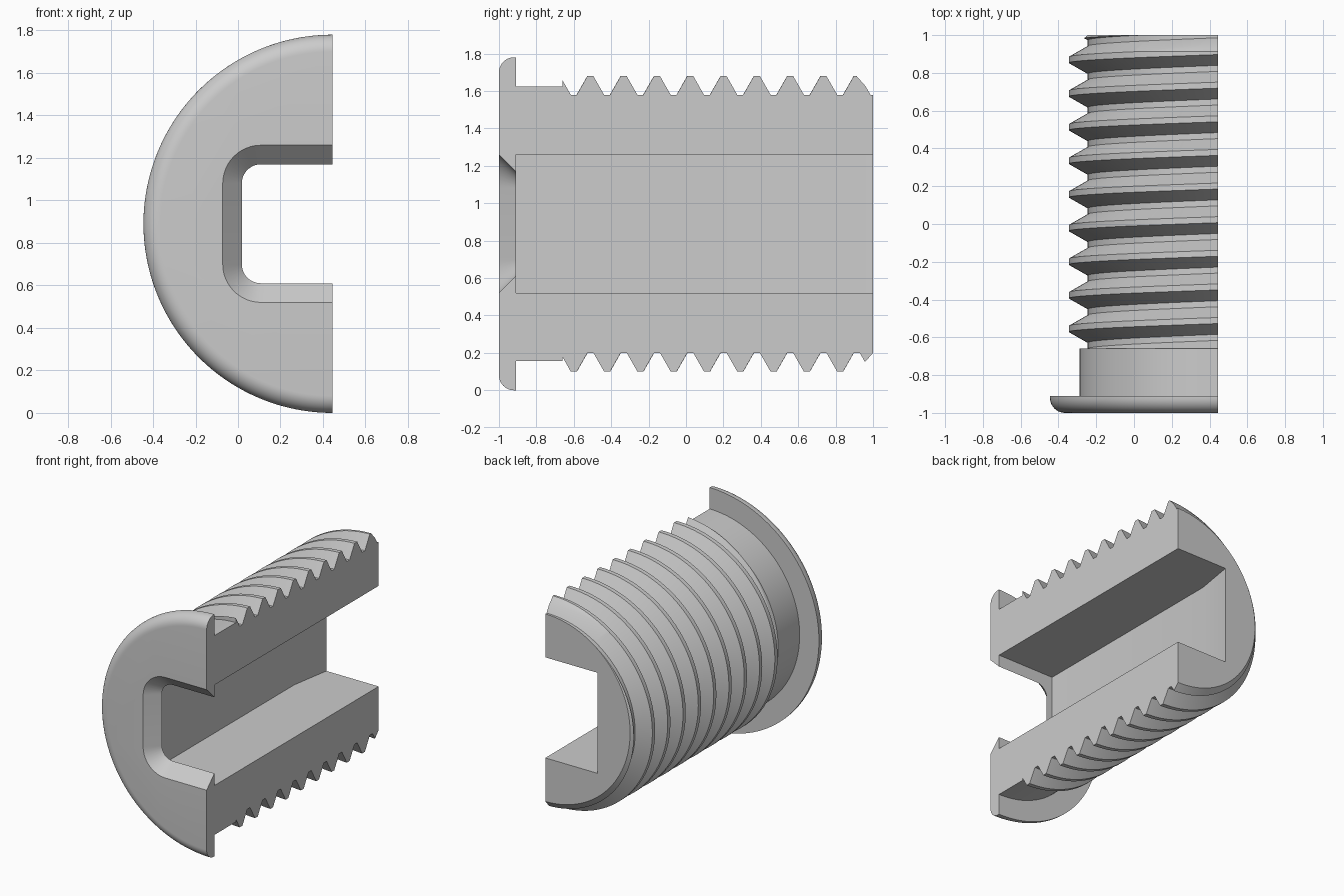
import bpy, bmesh, math

if "Cube" in bpy.data.objects:
    bpy.data.objects.remove(bpy.data.objects["Cube"])

CX, CZ, R = 0.445, 0.89, 0.89      # axis of the plug (runs along y)
PITCH, STEPS = 0.178, 112
ROOT, CREST = 0.69, 0.79
NECK_END, BACK = -0.66, 1.0

grey = bpy.data.materials.new("plain_grey")
grey.diffuse_color = (0.6, 0.6, 0.6, 1)
grey.use_nodes = True
grey.node_tree.nodes["Principled BSDF"].inputs["Base Color"].default_value = grey.diffuse_color


def make(name, bm):
    bmesh.ops.recalc_face_normals(bm, faces=bm.faces[:])
    me = bpy.data.meshes.new(name)
    bm.to_mesh(me)
    bm.free()
    me.materials.append(grey)
    ob = bpy.data.objects.new(name, me)
    bpy.context.collection.objects.link(ob)
    return ob


def prism(name, loop_a, loop_b):
    bm = bmesh.new()
    a, b = ([bm.verts.new(p) for p in loop] for loop in (loop_a, loop_b))
    n = len(a)
    for i in range(n):
        bm.faces.new((a[i], a[(i + 1) % n], b[(i + 1) % n], b[i]))
    bm.faces.new(a)
    bm.faces.new(b)
    return make(name, bm)


def subtract(target, tool):
    m = target.modifiers.new("cut", 'BOOLEAN')
    m.operation, m.solver, m.object = 'DIFFERENCE', 'EXACT', tool
    bpy.context.view_layer.objects.active = target
    bpy.ops.object.modifier_apply(modifier=m.name)
    bpy.data.objects.remove(tool)


def lerp(p, q, t):
    return (p[0] + (q[0] - p[0]) * t, p[1] + (q[1] - p[1]) * t)


def over(p):
    """Height of a point above the back-end chamfer cone."""
    return p[1] - (ROOT + (BACK - p[0]) * 1.14)


def thread(angle):
    """Thread profile at one angle, trimmed at the neck, chamfer and back end."""
    pts = []
    for k in range(-2, 12):
        c = -0.60 + PITCH * (k + angle / math.tau)
        pts += [(c - 0.073, ROOT), (c - 0.016, CREST), (c + 0.016, CREST), (c + 0.073, ROOT)]
    out = []
    for i, (p, q) in enumerate(zip(pts, pts[1:])):
        out.append(p)
        if i > 28:                          # extra point where the chamfer crosses
            a, b = over(p), over(q)
            t = a / (a - b) if a * b < 0 else (0 if abs(a) < abs(b) else 1)
            out.append(lerp(p, q, t))
    # clamp the start onto the neck plane
    start = next(i for i, p in enumerate(out) if p[0] > NECK_END)
    p, q = out[start - 1], out[start]
    first = lerp(p, q, (NECK_END - p[0]) / (q[0] - p[0]))
    out[:start] = [first] * start
    return [(y, r - max(0, over((y, r)))) if y < BACK else (BACK, ROOT) for y, r in out]


# half-turn body: rounded flange, neck and helical thread
rim = [(-0.92 - 0.08 * math.cos(t), R - 0.08 + 0.08 * math.sin(t))
       for t in [math.pi / 2 * i / 10 for i in range(11)]]
head = rim + [(-0.91, R), (-0.91, 0.733), (NECK_END, 0.733)]
bm = bmesh.new()
rows = []
for i in range(STEPS + 1):
    a = math.pi * i / STEPS
    rows.append([bm.verts.new((CX - r * math.sin(a), y, CZ - r * math.cos(a)))
                 for y, r in head + thread(a) + [(BACK, ROOT)]])
for p, q in zip(rows, rows[1:]):
    for j in range(len(p) - 1):
        bm.faces.new((p[j], p[j + 1], q[j + 1], q[j]))
bm.faces.new([r[0] for r in rows])                # front disc
bm.faces.new([r[-1] for r in rows])               # back disc
bm.faces.new(rows[0] + rows[-1][::-1])            # flat section
bmesh.ops.remove_doubles(bm, verts=bm.verts[:], dist=1e-5)
plug = make("threaded_plug", bm)

# rectangular cavity, slightly shallower towards the back
plan = [(-0.03, -0.91), (-0.03, 0.70), (0.02, 1.0), (0.02, 1.2), (1.5, 1.2), (1.5, -0.91)]
subtract(plug, prism("cavity", [(x, y, CZ - 0.37) for x, y in plan],
                     [(x, y, CZ + 0.37) for x, y in plan]))


# flared mouth with rounded corners
def mouth_loop(t):
    r = 0.18 - 0.09 * t
    pts = [(1.5, CZ - 0.19 - r)]
    for s, base in ((-1, 1.5 * math.pi), (1, math.pi)):
        for i in range(13):
            a = base - math.pi / 2 * i / 12
            pts.append((0.108 + r * math.cos(a), CZ + s * 0.19 + r * math.sin(a)))
    pts.append((1.5, CZ + 0.19 + r))
    return [(x, -1 + 0.09 * t, z) for x, z in pts]


subtract(plug, prism("mouth", mouth_loop(-0.3), mouth_loop(1.1)))

plug.data.materials.clear()
plug.data.materials.append(grey)
for p in plug.data.polygons:
    p.material_index = 0
bpy.ops.object.select_all(action='DESELECT')
plug.select_set(True)
bpy.context.view_layer.objects.active = plug
bpy.ops.object.shade_smooth_by_angle(angle=math.radians(25))
